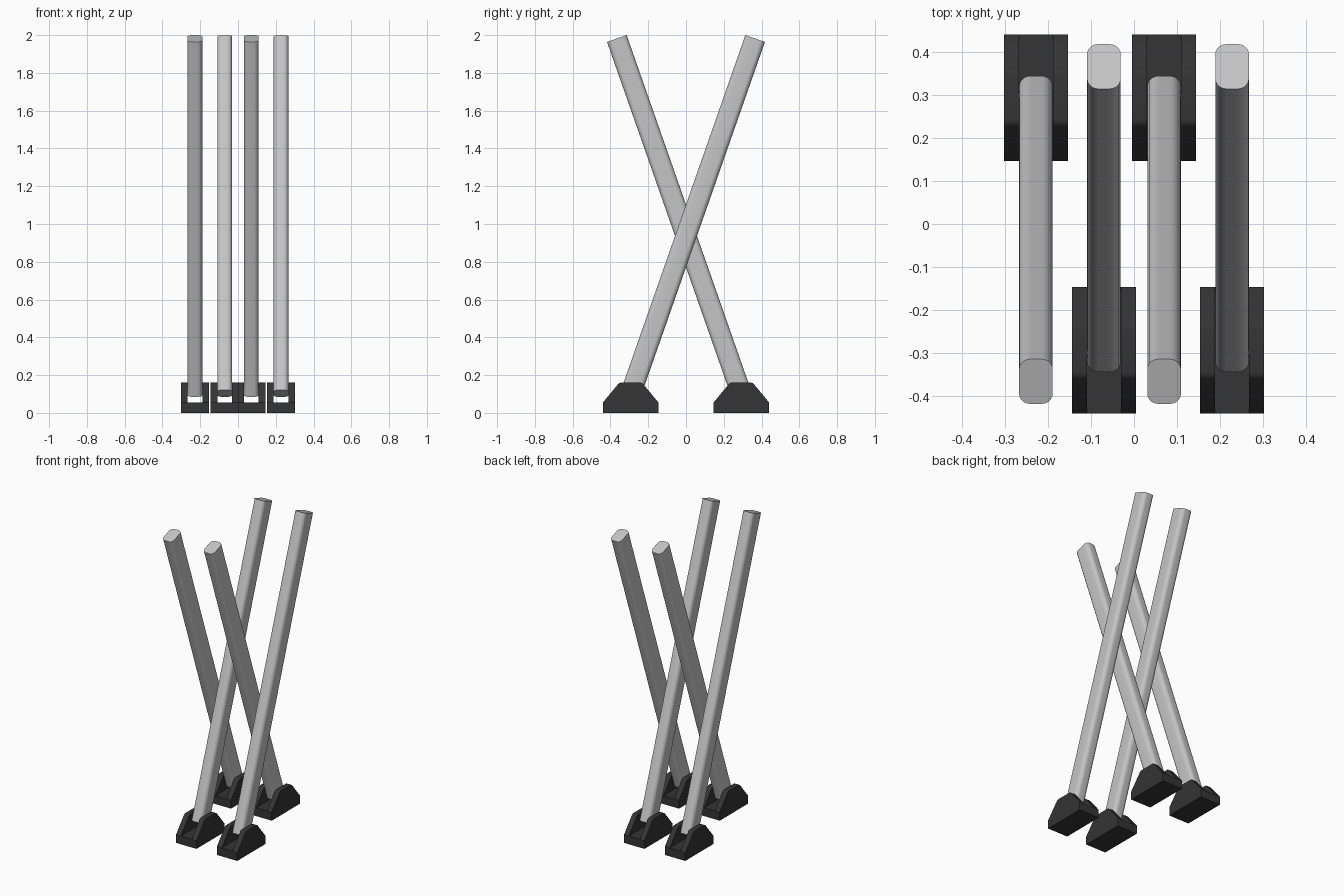
import bpy, bmesh, math
from mathutils import Vector, Matrix

if "Cube" in bpy.data.objects:
    bpy.data.objects.remove(bpy.data.objects["Cube"])


def material(name, rgb):
    m = bpy.data.materials.new(name)
    m.diffuse_color = (*rgb, 1)
    m.use_nodes = True
    m.node_tree.nodes["Principled BSDF"].inputs["Base Color"].default_value = m.diffuse_color
    return m


GREY = material("light_grey_metal", (0.56, 0.56, 0.56))
BLACK = material("charcoal_plastic", (0.035, 0.035, 0.035))


def rounded(points, radii, steps=5):
    """Round each corner of a 2D polygon with a tangent arc."""
    out = []
    n = len(points)
    for i in range(n):
        p, r = Vector(points[i]), radii[i]
        if r == 0:
            out.append(p)
            continue
        a = (Vector(points[i - 1]) - p).normalized()
        b = (Vector(points[(i + 1) % n]) - p).normalized()
        half = a.angle(b) / 2
        centre = p + (a + b).normalized() * (r / math.sin(half))
        start = p + a * (r / math.tan(half)) - centre
        end = p + b * (r / math.tan(half)) - centre
        for s in range(steps + 1):
            d = start.lerp(end, s / steps).normalized() * r
            out.append(centre + d)
    return out


def add_prism(bm, bottom, offset):
    """Extrude a ring of 3D points along an offset into a closed solid."""
    face = bm.faces.new([bm.verts.new(p) for p in bottom])
    res = bmesh.ops.extrude_face_region(bm, geom=[face], use_keep_orig=True)
    moved = [v for v in res["geom"] if isinstance(v, bmesh.types.BMVert)]
    bmesh.ops.translate(bm, verts=moved, vec=offset)


def finish(bm, name, mat):
    bmesh.ops.recalc_face_normals(bm, faces=bm.faces[:])
    me = bpy.data.meshes.new(name)
    bm.to_mesh(me)
    bm.free()
    me.materials.append(mat)
    ob = bpy.data.objects.new(name, me)
    bpy.context.collection.objects.link(ob)
    bpy.ops.object.select_all(action="DESELECT")
    ob.select_set(True)
    bpy.context.view_layer.objects.active = ob
    bpy.ops.object.shade_smooth_by_angle(angle=math.radians(30))
    return ob


W, D = 0.078, 0.11          # pole cross-section
FOOT_W, WALL = 0.149, 0.035  # foot width and cheek thickness
FLOOR, TOP = 0.055, 0.16     # foot floor and cheek heights
TILT = math.radians(19.3)
LENGTH = 1.991


def pole(name, x, side):
    """Rounded bar leaning from its foot across the centre line."""
    bm = bmesh.new()
    rect = [(-W/2, -D/2), (W/2, -D/2), (W/2, D/2), (-W/2, D/2)]
    ring = [(p.x, p.y, 0) for p in rounded(rect, [0.025] * 4)]
    add_prism(bm, ring, (0, 0, LENGTH))
    move = Matrix.Translation((x, side * 0.292, 0.103))
    bm.transform(move @ Matrix.Rotation(side * TILT, 4, "X"))
    finish(bm, name, GREY)


def foot(name, x, side):
    """One U-shaped channel section with sloped cheeks."""
    bm = bmesh.new()
    y0 = side * 0.293
    h = FOOT_W / 2
    # cheek profile in y, z
    prof = [(-0.147, 0), (0.147, 0), (0.147, FLOOR), (0.06, TOP),
            (-0.06, TOP), (-0.147, FLOOR)]
    prof = rounded(prof, [0, 0, 0, 0.02, 0.02, 0], 3)
    for x0 in (x - h, x + h - WALL):
        add_prism(bm, [(x0, y0 + p.x, p.y) for p in prof], (WALL, 0, 0))
    # floor between the cheeks
    floor = [(-0.147, 0), (0.147, 0), (0.147, FLOOR), (-0.147, FLOOR)]
    add_prism(bm, [(x - h + WALL, y0 + a, b) for a, b in floor],
              (FOOT_W - 2 * WALL, 0, 0))
    # drop the hidden joints so the section is one shell
    bmesh.ops.remove_doubles(bm, verts=bm.verts[:], dist=0.0001)
    finish(bm, name, BLACK)


# Poles alternate between standing at the back (+1) and at the front (-1)
for i, (x, side) in enumerate([(-0.228, 1), (-0.07, -1), (0.07, 1), (0.228, -1)], 1):
    pole(f"crossed_pole_{i}", x, side)
    foot(f"pole_foot_{i}", x, side)
